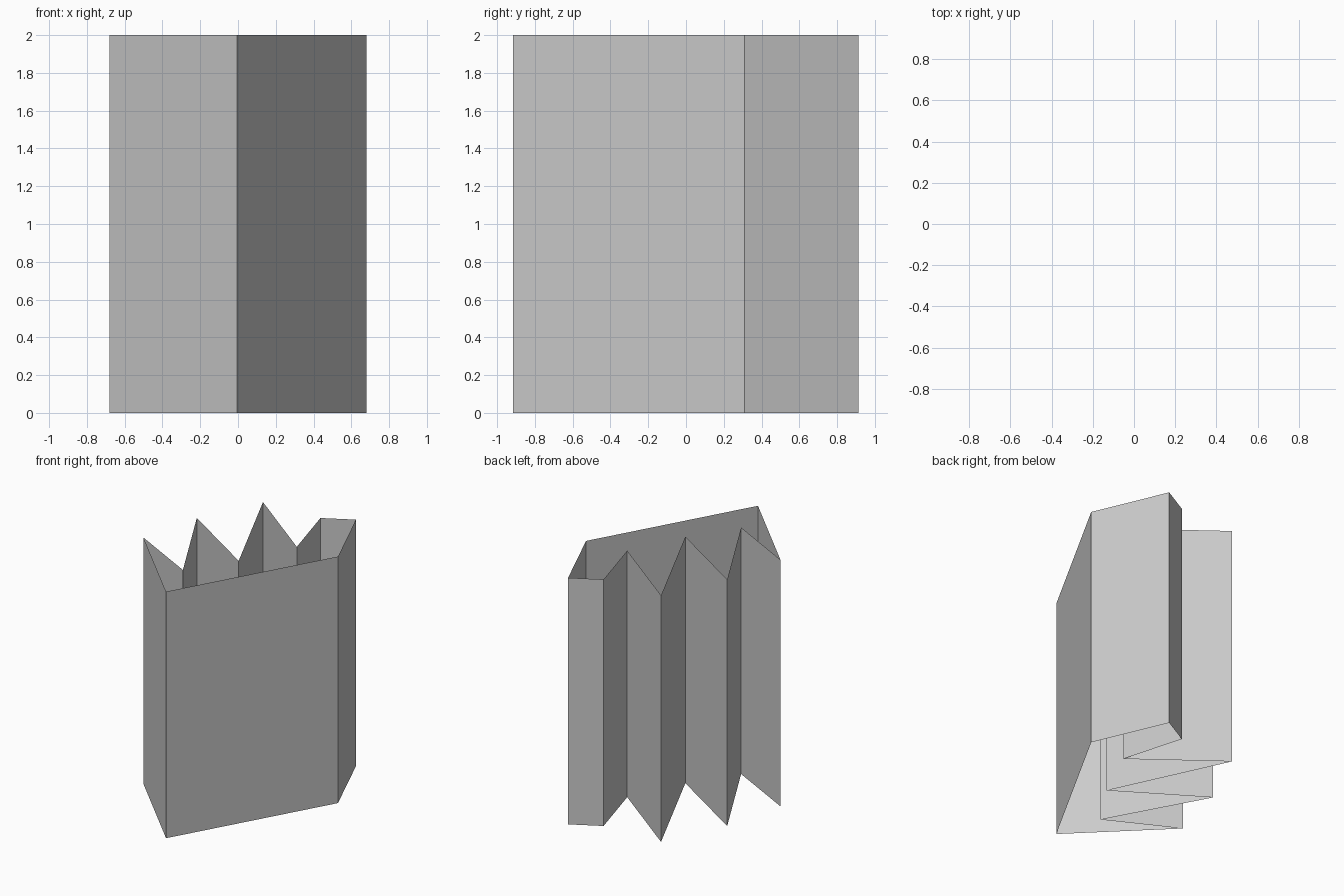
import bpy
import bmesh

if "Cube" in bpy.data.objects:
    bpy.data.objects.remove(bpy.data.objects["Cube"])

HEIGHT = 2.0

# Plan outline: flat panel and two angled sides, then the pleated back
panel = [(-0.68, -0.24), (-0.005, -0.915), (0.68, 0.31), (0.42, 0.912)]
pleats = [(0.19, 0.785), (0.335, 0.275), (-0.315, 0.77),
          (0.125, -0.17), (-0.555, 0.265), (-0.12, -0.535)]


def extruded_wall(name, outline, height):
    """Closed, open-ended wall of zero thickness raised from an outline."""
    bm = bmesh.new()
    verts = [bm.verts.new((x, y, 0)) for x, y in outline]
    edges = [bm.edges.new((verts[i - 1], verts[i])) for i in range(len(verts))]
    raised = bmesh.ops.extrude_edge_only(bm, edges=edges)["geom"]
    top = [g for g in raised if isinstance(g, bmesh.types.BMVert)]
    bmesh.ops.translate(bm, verts=top, vec=(0, 0, height))
    bmesh.ops.recalc_face_normals(bm, faces=bm.faces)
    mesh = bpy.data.meshes.new(name)
    bm.to_mesh(mesh)
    bm.free()
    obj = bpy.data.objects.new(name, mesh)
    bpy.context.collection.objects.link(obj)
    return obj


# Pleated sleeve, open at top and bottom
extruded_wall("pleated_sleeve", panel + pleats, HEIGHT)
